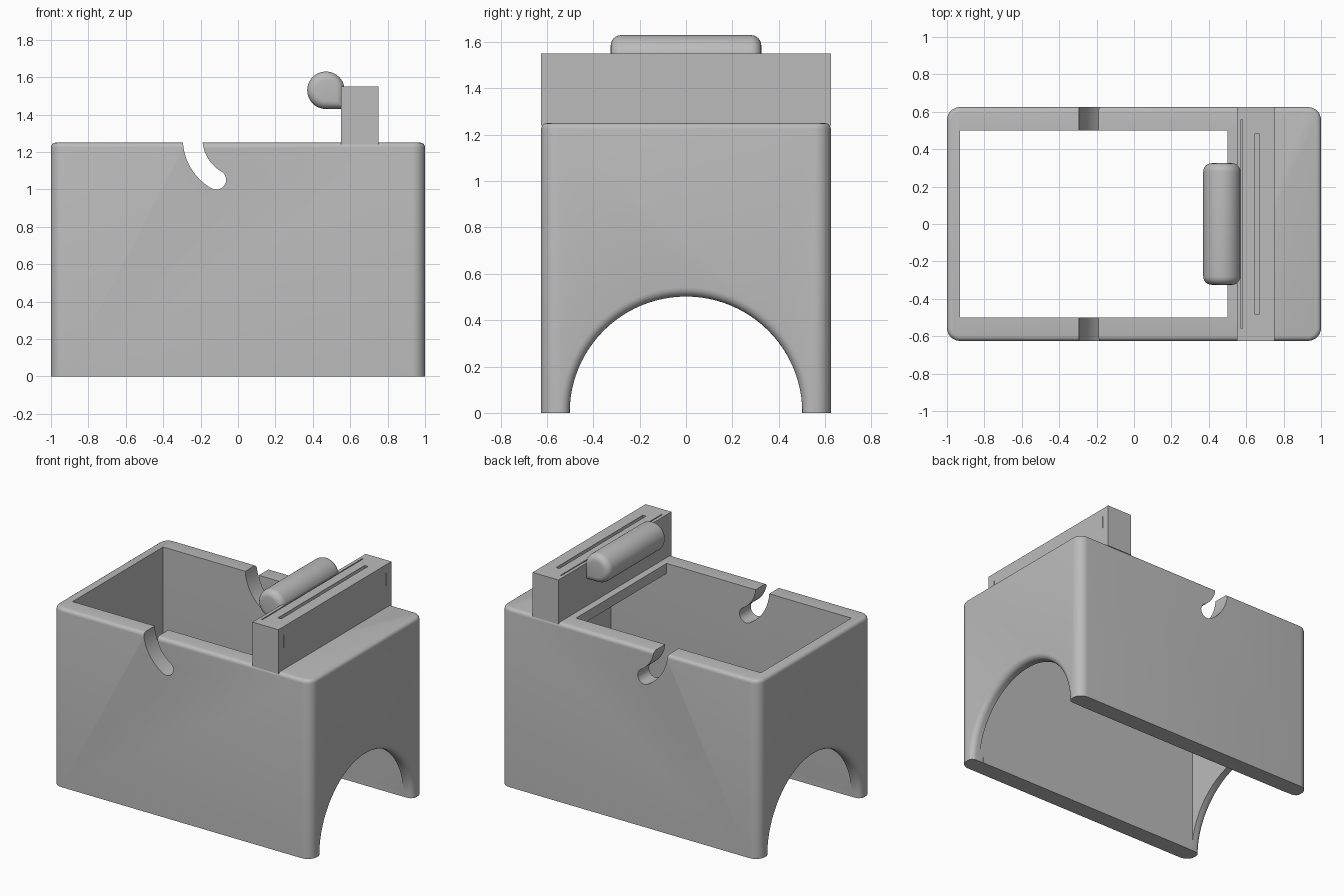
import bpy, bmesh
from math import pi, sin, cos, radians
from mathutils import Vector

if "Cube" in bpy.data.objects:
    bpy.data.objects.remove(bpy.data.objects["Cube"], do_unlink=True)

grey = bpy.data.materials.new("plain grey")
grey.use_nodes = True
grey.diffuse_color = (0.5, 0.5, 0.5, 1)
grey.node_tree.nodes["Principled BSDF"].inputs["Base Color"].default_value = (0.5, 0.5, 0.5, 1)


def finish(name, bm):
    bmesh.ops.recalc_face_normals(bm, faces=bm.faces)
    mesh = bpy.data.meshes.new(name)
    bm.to_mesh(mesh)
    bm.free()
    mesh.materials.append(grey)
    ob = bpy.data.objects.new(name, mesh)
    bpy.context.collection.objects.link(ob)
    return ob


def box_bm(x, y, z):
    bm = bmesh.new()
    bmesh.ops.create_cube(bm, size=1)
    for v in bm.verts:
        v.co = Vector([r[0] if c < 0 else r[1] for r, c in zip((x, y, z), v.co)])
    return bm


def box(name, x, y, z):
    return finish(name, box_bm(x, y, z))


def prism_bm(points, y0, y1):
    """Extrude an (x, z) outline along y."""
    bm = bmesh.new()
    face = bm.faces.new([bm.verts.new((x, y0, z)) for x, z in points])
    side = bmesh.ops.extrude_face_region(bm, geom=[face])["geom"]
    for v in side:
        if isinstance(v, bmesh.types.BMVert):
            v.co.y = y1
    return bm


def arc(cx, cz, r, a0, a1, n):
    steps = [radians(a0 + (a1 - a0) * i / n) for i in range(n + 1)]
    return [(cx + r * cos(a), cz + r * sin(a)) for a in steps]


def activate(ob):
    bpy.ops.object.select_all(action="DESELECT")
    ob.select_set(True)
    bpy.context.view_layer.objects.active = ob


def cut(ob, cutter):
    mod = ob.modifiers.new("cut", "BOOLEAN")
    mod.operation, mod.solver, mod.object = "DIFFERENCE", "EXACT", cutter
    activate(ob)
    bpy.ops.object.modifier_apply(modifier=mod.name)
    bpy.data.objects.remove(cutter, do_unlink=True)


def smooth(ob):
    activate(ob)
    bpy.ops.object.shade_smooth_by_angle(angle=radians(35))


# Housing block with rounded corners and a softened top edge
bm = box_bm((-1, 1), (-0.625, 0.625), (0, 1.25))
upright = [e for e in bm.edges if abs(e.verts[0].co.z - e.verts[1].co.z) > 1]
bmesh.ops.bevel(bm, geom=upright, offset=0.07, segments=8, profile=0.5, affect="EDGES")
rim = [e for e in bm.edges if all(v.co.z > 1.2 for v in e.verts)]
bmesh.ops.bevel(bm, geom=rim, offset=0.025, segments=4, profile=0.5, affect="EDGES")
housing = finish("housing", bm)

# Hollow interior and the opening in the roof
cut(housing, box("cavity_cutter", (-0.93, 0.93), (-0.5, 0.5), (-0.1, 1.18)))
cut(housing, box("opening_cutter", (-0.93, 0.5), (-0.5, 0.5), (1.1, 1.4)))

# Arched end openings with a flared outer edge
flare = 0.04
rings = [(0.9, 0.502)]
rings += [(1 - flare + flare * sin(t), 0.502 + flare * (1 - cos(t)))
          for t in [i * pi / 12 for i in range(7)]]
rings += [(1.1, 0.502 + flare)]
for side in (-1, 1):
    bm = bmesh.new()
    n = 96
    loops = [[bm.verts.new((side * x, r * cos(2 * pi * i / n), r * sin(2 * pi * i / n)))
              for i in range(n)] for x, r in rings]
    for a, b in zip(loops, loops[1:]):
        for i in range(n):
            j = (i + 1) % n
            bm.faces.new((a[i], a[j], b[j], b[i]))
    bm.faces.new(loops[0])
    bm.faces.new(loops[-1])
    cut(housing, finish("arch_cutter", bm))

# Curved hook notch through both long walls
outer = arc(0.01, 1.27, 0.305, 180, 240, 12)
inner = arc(0.01, 1.27, 0.2, 240, 180, 12)
mid = ((outer[-1][0] + inner[0][0]) / 2, (outer[-1][1] + inner[0][1]) / 2)
tip = arc(*mid, 0.0525, 240, 420, 12)[1:-1]
notch = [(-0.295, 1.4)] + outer + tip + inner + [(-0.19, 1.4)]
cut(housing, finish("notch_cutter", prism_bm(notch, -0.8, 0.8)))
smooth(housing)

# Crossbar standing on the roof, with thin top grooves and end slits
crossbar = box("crossbar", (0.55, 0.75), (-0.625, 0.625), (1.24, 1.55))
cut(crossbar, box("groove_cutter", (0.645, 0.67), (-0.48, 0.48), (1.53, 1.6)))
cut(crossbar, box("gap_cutter", (0.573, 0.58), (-0.56, 0.56), (1.42, 1.6)))
for side in (-1, 1):
    ys = sorted((side * 0.563, side * 0.568))
    cut(crossbar, box("slit_cutter", (0.745, 0.8), ys, (1.4, 1.49)))

# Rounded thumb grip with a flat lower corner that meets the crossbar
outline = arc(0.47, 1.53, 0.1, 0, 270, 36) + [(0.57, 1.43)]
bm = prism_bm(outline, -0.325, 0.325)
ends = [e for e in bm.edges if abs(e.verts[0].co.y - e.verts[1].co.y) < 0.01]
bmesh.ops.bevel(bm, geom=ends, offset=0.045, segments=6, profile=0.5, affect="EDGES")
grip = finish("thumb_grip", bm)
smooth(grip)
